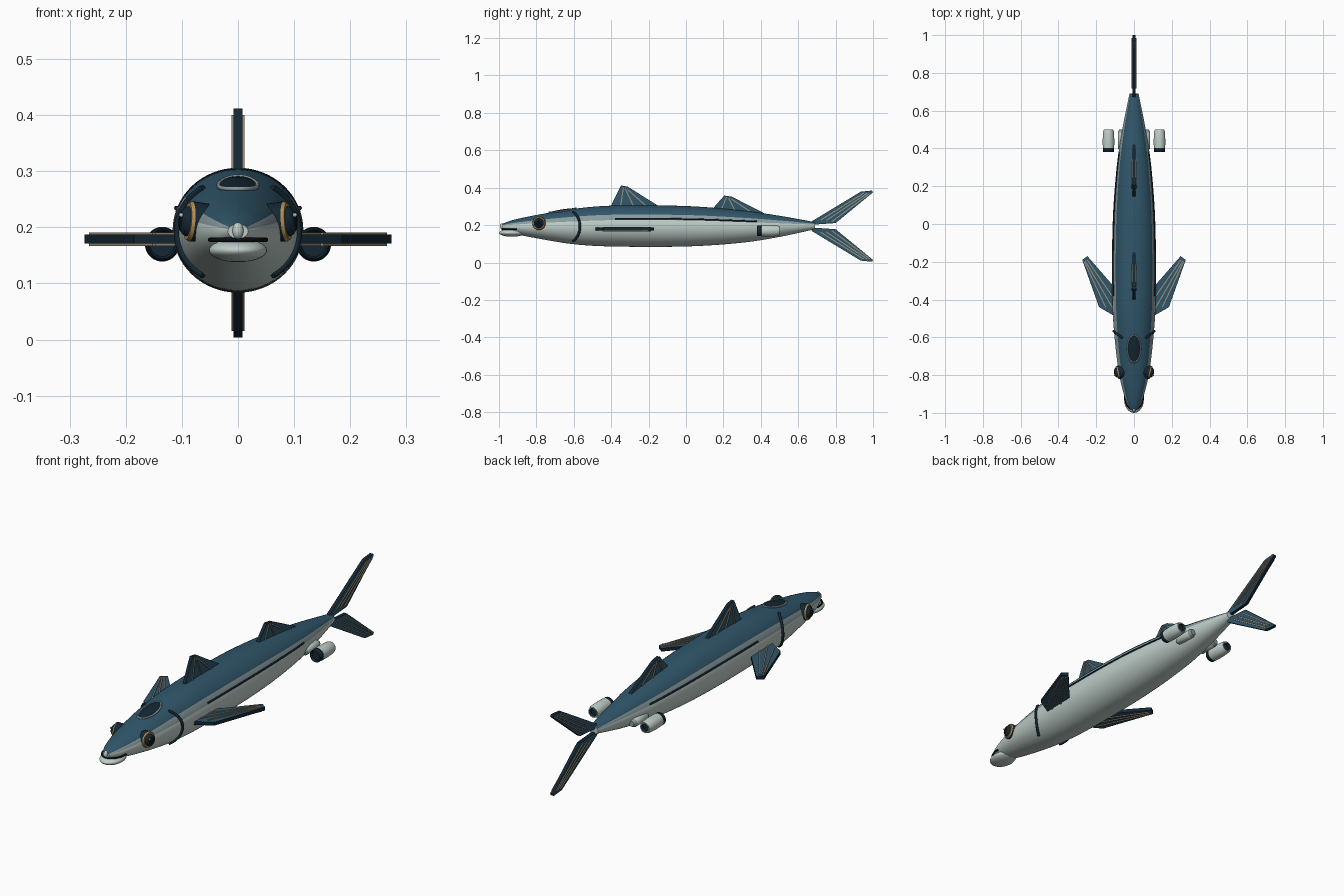
import bpy, bmesh, math
from mathutils import Vector

if "Cube" in bpy.data.objects:
    bpy.data.objects.remove(bpy.data.objects["Cube"])

def mat(name, r, g, b):
    lin = lambda c: ((c / 255 + 0.055) / 1.055) ** 2.4
    m = bpy.data.materials.new(name)
    m.diffuse_color = (lin(r), lin(g), lin(b), 1)
    m.use_nodes = True
    m.node_tree.nodes["Principled BSDF"].inputs["Base Color"].default_value = m.diffuse_color
    return m

BLUE = mat("back blue", 48, 86, 106)
GREY = mat("flank grey", 136, 154, 157)
PALE = mat("belly silver", 190, 205, 199)
NAVY = mat("dark navy", 20, 38, 50)
GOLD = mat("eye gold", 176, 142, 84)
BLACK = mat("pupil black", 10, 14, 18)
TAN = mat("fin ray", 150, 142, 125)

def build(name, verts, faces, mats, idx=None, smooth=True):
    me = bpy.data.meshes.new(name)
    me.from_pydata([tuple(v) for v in verts], [], faces)
    for m in mats:
        me.materials.append(m)
    if idx:
        for p, i in zip(me.polygons, idx):
            p.material_index = i
    bm = bmesh.new()
    bm.from_mesh(me)
    bmesh.ops.recalc_face_normals(bm, faces=bm.faces)
    bm.to_mesh(me)
    bm.free()
    ob = bpy.data.objects.new(name, me)
    bpy.context.collection.objects.link(ob)
    if smooth:
        bpy.ops.object.select_all(action='DESELECT')
        ob.select_set(True)
        bpy.context.view_layer.objects.active = ob
        bpy.ops.object.shade_smooth_by_angle(angle=math.radians(40))
    return ob

def loft(name, rings, mats, idx_fn=None):
    n = len(rings[0])
    verts = [v for r in rings for v in r]
    faces, idx = [], []
    for i in range(len(rings) - 1):
        for j in range(n):
            k = (j + 1) % n
            faces.append((i*n + j, i*n + k, (i+1)*n + k, (i+1)*n + j))
            idx.append(idx_fn(i, j) if idx_fn else 0)
    faces += [tuple(range(n)), tuple(range(len(verts) - n, len(verts)))]
    idx += [idx_fn(0, 0) if idx_fn else 0, idx_fn(len(rings) - 2, 0) if idx_fn else 0]
    return build(name, verts, faces, mats, idx)

def lathe(name, profile, centre, axis, mats, seg_mats, n=28):
    # profile: (radius, distance along axis)
    q = Vector((0, 0, 1)).rotation_difference(Vector(axis).normalized())
    rings = [[Vector(centre) + q @ Vector((r*math.cos(2*math.pi*j/n), r*math.sin(2*math.pi*j/n), h))
              for j in range(n)] for r, h in profile]
    return loft(name, rings, mats, lambda i, j: seg_mats[i])

def tube(name, pts, r, m, cyclic=False):
    cu = bpy.data.curves.new(name, 'CURVE')
    cu.dimensions = '3D'
    cu.bevel_depth = r
    cu.bevel_resolution = 2
    cu.use_fill_caps = True
    sp = cu.splines.new('POLY')
    sp.points.add(len(pts) - 1)
    for p, c in zip(sp.points, pts):
        p.co = (*c, 1)
    sp.use_cyclic_u = cyclic
    cu.materials.append(m)
    ob = bpy.data.objects.new(name, cu)
    bpy.context.collection.objects.link(ob)

def ball(name, c, s, m):
    bpy.ops.mesh.primitive_uv_sphere_add(segments=32, ring_count=16, location=c)
    ob = bpy.context.object
    ob.name = name
    ob.scale = s
    ob.data.materials.append(m)
    bpy.ops.object.shade_smooth_by_angle()

# body stations: y, top z, bottom z, half width
ST = [(-0.985, 0.206, 0.180, 0.018), (-0.93, 0.226, 0.158, 0.045), (-0.8, 0.254, 0.130, 0.078),
      (-0.6, 0.287, 0.098, 0.103), (-0.4, 0.304, 0.086, 0.115), (0, 0.302, 0.086, 0.113),
      (0.3, 0.278, 0.106, 0.092), (0.5, 0.250, 0.137, 0.062), (0.69, 0.216, 0.178, 0.024)]

def section(y):
    i = max(k for k in range(len(ST) - 1) if ST[k][0] <= y or k == 0)
    def slope(k, c):
        a, b = ST[max(k - 1, 0)], ST[min(k + 1, len(ST) - 1)]
        return (b[c] - a[c]) / (b[0] - a[0])
    d = ST[i + 1][0] - ST[i][0]
    t = (y - ST[i][0]) / d
    return [(2*t**3 - 3*t*t + 1)*ST[i][c] + (t**3 - 2*t*t + t)*d*slope(i, c)
            + (3*t*t - 2*t**3)*ST[i+1][c] + (t**3 - t*t)*d*slope(i + 1, c) for c in (1, 2, 3)]

def surf(y, a, off=0.0):
    top, bot, w = section(y)
    return Vector(((w + off)*math.cos(a), y, (top + bot)/2 + ((top - bot)/2 + off)*math.sin(a)))

# body with blue back, grey flank band and silver belly
N, M = 64, 80
def body_colour(i, j):
    s = math.sin(2*math.pi*(j + 0.5)/N)
    return 0 if s > 0.58 else 1 if s > 0.32 else 2
rings = [[surf(-0.985 + 1.675*i/M, 2*math.pi*j/N) for j in range(N)] for i in range(M + 1)]
loft("body", rings, [BLUE, GREY, PALE], body_colour)

# jaw, mouth and nose
ball("lower_jaw", (0, -0.93, 0.159), (0.052, 0.07, 0.021), PALE)
tube("mouth_line", [(0.05*math.sin(a), -0.915 - 0.068*math.cos(a), 0.178)
                    for a in [math.pi*(k/16 - 0.5)*1.1 for k in range(17)]], 0.004, BLACK)
ball("nose_tip", (0, -0.983, 0.194), (0.010, 0.012, 0.015), PALE)

# canopy window on top of the head
def canopy_pt(r, k, lift):
    y = -0.66 + 0.072*r*math.sin(2*math.pi*k/32)
    x = 0.034*r*math.cos(2*math.pi*k/32)
    return surf(y, math.acos(x/section(y)[2]), lift)
loft("canopy_window", [[canopy_pt(r, k, h) for k in range(32)]
                       for r, h in ((1, -0.005), (1, 0.003), (0.6, 0.005), (0.05, 0.006))], [NAVY])
tube("canopy_rim", [canopy_pt(1, k, 0.002) for k in range(32)], 0.004, GREY, True)

for s, side in ((1, "left"), (-1, "right")):
    mir = lambda p: Vector((s*p[0], p[1], p[2]))
    # eye: gold ring, dark ball, glint
    lathe("eye_" + side, [(0.034, -0.03), (0.036, 0.006), (0.033, 0.012), (0.027, 0.012),
                          (0.025, 0.018), (0.017, 0.025), (0.002, 0.028)],
          (s*0.078, -0.785, 0.21), (s, -0.22, 0.08), [NAVY, GOLD, BLACK], [0, 1, 1, 0, 0, 2])
    ball("eye_glint_" + side, (s*0.101, -0.802, 0.222), (0.004, 0.004, 0.004), PALE)
    # gill arc and lateral line
    tube("gill_" + side, [mir(surf(-0.655 + 0.088*math.cos(a), a, 0.002))
                          for a in [math.radians(-54 + 4.5*k) for k in range(25)]], 0.0065, NAVY)
    tube("lateral_line_" + side, [mir(surf(-0.38 + 0.04*k, 0.36, 0.001)) for k in range(20)], 0.004, NAVY)
    # thruster pod and its inner mount
    lathe("thruster_" + side, [(0.022, 0.392), (0.026, 0.38), (0.029, 0.384), (0.029, 0.402), (0.030, 0.403),
                               (0.031, 0.44), (0.029, 0.485), (0.024, 0.5), (0.018, 0.5), (0.016, 0.49)],
          (s*0.135, 0, 0.17), (0, 1, 0), [NAVY, PALE, GREY], [0, 0, 0, 0, 1, 1, 1, 2, 0])
    lathe("thruster_mount_" + side, [(0.012, 0.39), (0.02, 0.40), (0.02, 0.485), (0.013, 0.5)],
          (s*0.066, 0, 0.17), (0, 1, 0), [PALE, GREY], [1, 0, 1])

# fins: flat plate with navy edges and thin raised rays on both faces
def fin(name, pts, rays, place, t=0.008):
    n = len(pts)
    verts = [place(u, v, d) for d in (-t, t) for u, v in pts]
    faces = [tuple(range(n)), tuple(range(n, 2*n))] + \
            [(i, (i+1) % n, n + (i+1) % n, n + i) for i in range(n)]
    build(name, verts, faces, [BLUE, NAVY], [0, 0] + [1]*n, False)
    for k, (a, b) in enumerate(rays):
        a, b = Vector(a), Vector(b)
        w = (b - a).orthogonal().normalized()*0.003
        q = [a - w, a + w, b + w, b - w]
        d = t + 0.004
        rv = [place(p.x, p.y, e) for e in (-d, d) for p in q]
        build(f"{name}_ray_{k}", rv, [(0, 1, 2, 3), (4, 5, 6, 7)] +
              [(i, (i+1) % 4, 4 + (i+1) % 4, 4 + i) for i in range(4)], [TAN], None, False)

upright = lambda u, v, d: (d, u, v)
fin("front_dorsal_fin", [(-0.405, 0.295), (-0.348, 0.412), (-0.312, 0.406), (-0.135, 0.295)],
    [((-0.35, 0.30), (-0.335, 0.40)), ((-0.28, 0.30), (-0.325, 0.395)), ((-0.21, 0.30), (-0.312, 0.39))], upright)
fin("rear_dorsal_fin", [(0.135, 0.28), (0.205, 0.358), (0.245, 0.352), (0.425, 0.26)],
    [((0.19, 0.285), (0.217, 0.35)), ((0.26, 0.28), (0.228, 0.345)), ((0.34, 0.275), (0.243, 0.34))], upright)
# tail lobes, mirrored about the tail axis
for s, zc, name in ((1, 0.197, "upper_tail_fin"), (-1, 0.192, "lower_tail_fin")):
    fin(name, [(0.66, 0.004), (0.675, 0.025), (0.935, 0.182), (0.995, 0.188), (1.0, 0.178), (0.80, 0.014)],
        [((0.72, 0.03), (0.95, 0.174)), ((0.75, 0.028), (0.97, 0.174)), ((0.78, 0.022), (0.983, 0.172))],
        lambda u, v, d: (d, u, zc + s*v))
# pectoral fins
for s, side in ((1, "left"), (-1, "right")):
    fin("pectoral_fin_" + side, [(0.09, -0.495), (0.185, -0.44), (0.274, -0.19), (0.247, -0.17), (0.09, -0.35)],
        [((0.11, -0.45), (0.258, -0.195)), ((0.15, -0.44), (0.263, -0.2)), ((0.11, -0.39), (0.248, -0.19))],
        lambda u, v, d: (s*u, v, 0.179 + d))
